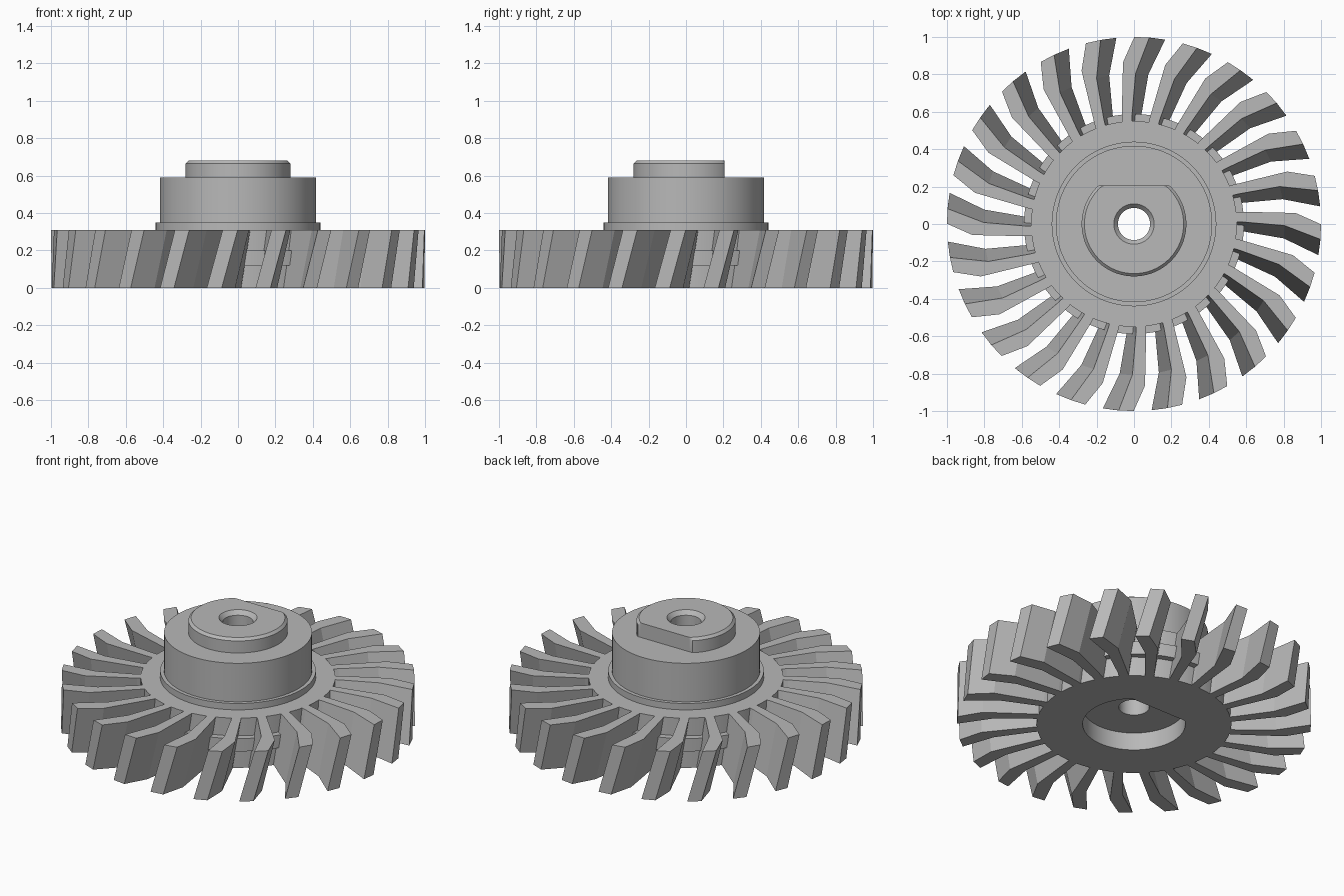
import bpy
import bmesh
from math import sin, cos, pi, radians

cube = bpy.data.objects.get("Cube")
if cube:
    bpy.data.objects.remove(cube, do_unlink=True)

grey = bpy.data.materials.new("plain_grey")
grey.use_nodes = True
COLOUR = (0.48, 0.48, 0.48, 1)
grey.diffuse_color = COLOUR
grey.node_tree.nodes["Principled BSDF"].inputs["Base Color"].default_value = COLOUR


def finish(bm, name, smooth):
    bmesh.ops.recalc_face_normals(bm, faces=bm.faces)
    mesh = bpy.data.meshes.new(name)
    bm.to_mesh(mesh)
    bm.free()
    mesh.materials.append(grey)
    obj = bpy.data.objects.new(name, mesh)
    bpy.context.collection.objects.link(obj)
    if smooth:
        bpy.ops.object.select_all(action='DESELECT')
        obj.select_set(True)
        bpy.context.view_layer.objects.active = obj
        bpy.ops.object.shade_smooth_by_angle(angle=radians(30))
    return obj


def lathe(name, profile, steps=144):
    """Revolve a closed profile of (radius, height, flat y limit)."""
    bm = bmesh.new()
    rings = []
    for r, z, limit in profile:
        angles = [2 * pi * i / steps for i in range(steps)]
        rings.append([bm.verts.new((r * cos(a), min(r * sin(a), limit), z))
                      for a in angles])
    for k, ring in enumerate(rings):
        nxt = rings[(k + 1) % len(rings)]
        for i in range(steps):
            j = (i + 1) % steps
            bm.faces.new((ring[i], ring[j], nxt[j], nxt[i]))
    return finish(bm, name, True)


HEIGHT = 0.31
ROUND = 9      # no flat
BOSS = 0.205   # flat on the boss
SOCKET = 0.215  # flat in the socket

# Disc, hub, keyed boss, bore and keyed socket underneath
lathe("hub_body", [
    (0.55, 0, ROUND), (0.55, HEIGHT, ROUND),
    (0.44, HEIGHT, ROUND), (0.44, 0.35, ROUND),
    (0.418, 0.35, ROUND), (0.418, 0.59, ROUND),
    (0.28, 0.59, BOSS), (0.28, 0.665, BOSS), (0.265, 0.68, BOSS),
    (0.108, 0.68, ROUND), (0.086, 0.655, ROUND),
    (0.086, 0.11, ROUND), (0.29, 0.11, SOCKET), (0.29, 0, SOCKET),
])

# Ledge seen between the blade roots
lathe("root_ledge", [(0.53, 0.12, ROUND), (0.588, 0.12, ROUND),
                     (0.588, 0.2, ROUND), (0.53, 0.2, ROUND)])

# Bent, slanted blades: outline as (radius, degrees) at the top
OUTLINE = [(0.5, 16.4), (0.578, 16.1), (0.805, 14.4), (1.0, 10.3),
           (1.0, 14.9), (0.866, 18.9), (0.57, 21.6), (0.5, 22)]
TWIST = 4.9
COUNT = 24
bm = bmesh.new()
for n in range(COUNT):
    turn = n * 360 / COUNT
    loops = []
    for z, shift in ((0, -TWIST), (HEIGHT, 0)):
        loops.append([bm.verts.new((r * cos(radians(a + turn + shift)),
                                    r * sin(radians(a + turn + shift)), z))
                      for r, a in OUTLINE])
    low, high = loops
    size = len(OUTLINE)
    for i in range(size):
        j = (i + 1) % size
        bm.faces.new((low[i], low[j], high[j], high[i]))
    bm.faces.new(low[::-1])
    bm.faces.new(high)
finish(bm, "blades", False)
